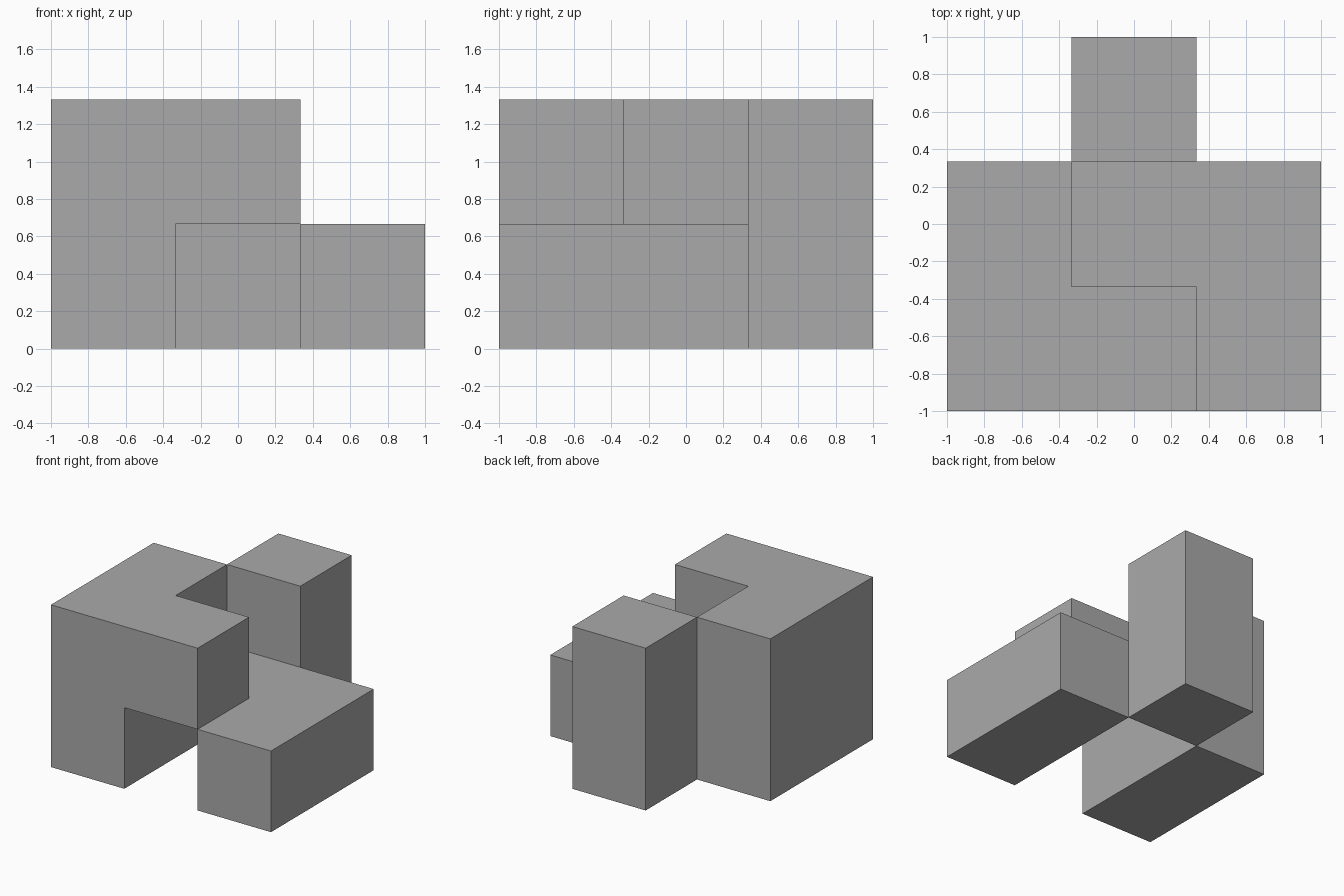
import bpy
import bmesh
from mathutils import Matrix, Vector

cube = bpy.data.objects.get("Cube")
if cube:
    bpy.data.objects.remove(cube, do_unlink=True)

UNIT = 2 / 3  # edge of one cubic cell

grey = bpy.data.materials.new("plain grey")
grey.use_nodes = True
COLOUR = (0.4, 0.4, 0.4, 1)
grey.diffuse_color = COLOUR
grey.node_tree.nodes["Principled BSDF"].inputs["Base Color"].default_value = COLOUR


def finish(name, bm):
    mesh = bpy.data.meshes.new(name)
    bm.to_mesh(mesh)
    bm.free()
    mesh.materials.append(grey)
    obj = bpy.data.objects.new(name, mesh)
    bpy.context.collection.objects.link(obj)
    return obj


def block(name, cells):
    """Join unit cells into one solid: drop the touching walls, merge flat areas."""
    bm = bmesh.new()
    for cell in cells:
        centre = (Vector(cell) + Vector((0, 0, 0.5))) * UNIT
        bmesh.ops.create_cube(bm, size=UNIT, matrix=Matrix.Translation(centre))
    walls = {}
    for face in bm.faces:
        key = tuple(round(c, 3) + 0.0 for c in face.calc_center_median())
        walls.setdefault(key, []).append(face)
    inner = [f for group in walls.values() if len(group) > 1 for f in group]
    bmesh.ops.delete(bm, geom=inner, context='FACES')
    bmesh.ops.remove_doubles(bm, verts=bm.verts[:], dist=0.001)
    bmesh.ops.dissolve_limit(bm, angle_limit=0.01, verts=bm.verts[:], edges=bm.edges[:])
    bmesh.ops.recalc_face_normals(bm, faces=bm.faces[:])
    return finish(name, bm)


# Tall wall with an arm reaching over the front gap
block("wall_with_arm", [(-1, y, z) for y in (-1, 0) for z in (0, 1)] + [(0, -1, 1)])

# Low bar beside the gap
block("low_bar", [(1, y, 0) for y in (-1, 0)])

# Free column at the back
block("back_column", [(0, 1, z) for z in (0, 1)])

# Single sheet bridging the wall, the bar and the column
sheet = bmesh.new()
bmesh.ops.create_grid(sheet, x_segments=1, y_segments=1, size=UNIT / 2,
                      matrix=Matrix.Translation((0, 0, UNIT)))
finish("bridge_sheet", sheet)
